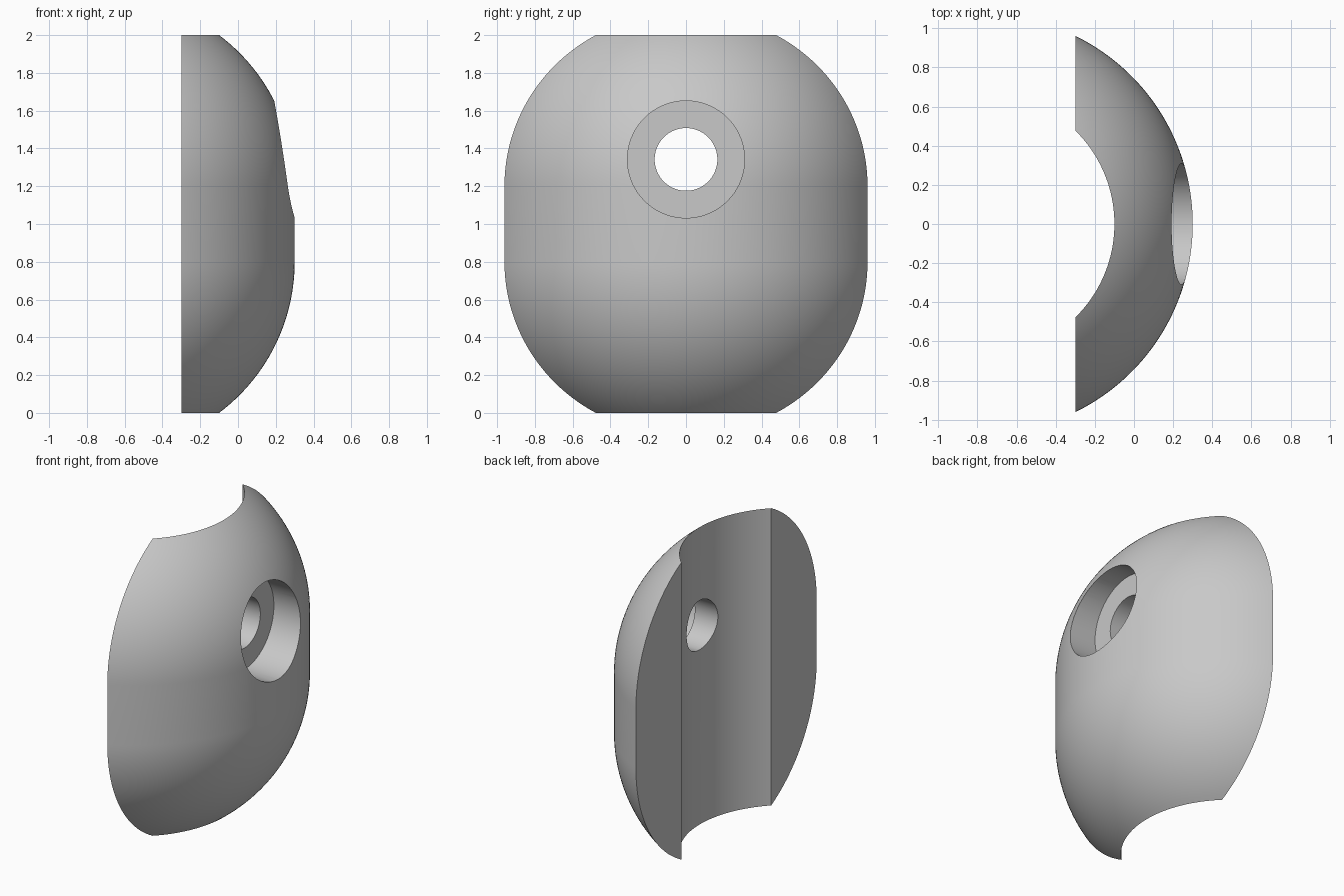
import bpy, bmesh, math
from mathutils import Matrix, Vector

cube = bpy.data.objects.get("Cube")
if cube:
    bpy.data.objects.remove(cube, do_unlink=True)

AXIS_X = -0.77            # vertical axis of revolution
R_IN, R_OUT = 0.67, 1.07  # bore and outer radius
CUT_X = -0.3              # flat back plane
HOLE_Z = 1.342

grey = bpy.data.materials.new("plain_grey")
grey.use_nodes = True
colour = (0.58, 0.58, 0.58, 1)
grey.diffuse_color = colour
grey.node_tree.nodes["Principled BSDF"].inputs["Base Color"].default_value = colour


def make_object(name, bm):
    bmesh.ops.recalc_face_normals(bm, faces=bm.faces)
    mesh = bpy.data.meshes.new(name)
    bm.to_mesh(mesh)
    bm.free()
    obj = bpy.data.objects.new(name, mesh)
    bpy.context.collection.objects.link(obj)
    mesh.materials.append(grey)
    return obj


# Section: straight inner wall, outer wall of two unit arcs with a short straight band
steps = 28
sweep = math.asin(0.8)
lower = []
for i in range(steps + 1):
    a = sweep * (1 - i / steps)
    lower.append((R_OUT - 1 + math.cos(a), 0.8 - math.sin(a)))
section = lower + [(r, 2 - z) for r, z in reversed(lower)]

# Curved shell: revolve the section, then slice the back flat
bm = bmesh.new()
turn = math.radians(140)
start = Matrix.Rotation(-turn / 2, 3, 'Z')
verts = [bm.verts.new(start @ Vector((r, 0, z)) + Vector((AXIS_X, 0, 0))) for r, z in section]
edges = [bm.edges.new((verts[i], verts[(i + 1) % len(verts)])) for i in range(len(verts))]
bmesh.ops.spin(bm, geom=verts + edges, cent=(AXIS_X, 0, 0), axis=(0, 0, 1),
               angle=turn, steps=112, use_duplicate=False)
bmesh.ops.remove_doubles(bm, verts=bm.verts, dist=1e-5)
bmesh.ops.bisect_plane(bm, geom=bm.verts[:] + bm.edges[:] + bm.faces[:],
                       plane_co=(CUT_X, 0, 0), plane_no=(-1, 0, 0), clear_outer=True)
rim = [e for e in bm.edges if e.is_boundary]
bmesh.ops.holes_fill(bm, edges=rim, sides=0)
shell = make_object("curved_shell", bm)


# Bolt hole and its counterbore
def bore(name, radius, x0, x1):
    cutter_bm = bmesh.new()
    place = Matrix.Translation(((x0 + x1) / 2, 0, HOLE_Z)) @ Matrix.Rotation(math.pi / 2, 4, 'Y')
    bmesh.ops.create_cone(cutter_bm, cap_ends=True, segments=72, radius1=radius,
                          radius2=radius, depth=x1 - x0, matrix=place)
    cutter = make_object(name, cutter_bm)
    cutter.hide_render = True
    mod = shell.modifiers.new(name, 'BOOLEAN')
    mod.operation = 'DIFFERENCE'
    mod.solver = 'EXACT'
    mod.object = cutter
    bpy.ops.object.modifier_apply(modifier=name)
    bpy.data.objects.remove(cutter, do_unlink=True)


bpy.ops.object.select_all(action='DESELECT')
bpy.context.view_layer.objects.active = shell
shell.select_set(True)
bore("counterbore", 0.31, 0.05, 0.6)
bore("through_hole", 0.166, -0.5, 0.5)

bpy.ops.object.shade_smooth_by_angle(angle=math.radians(30))
